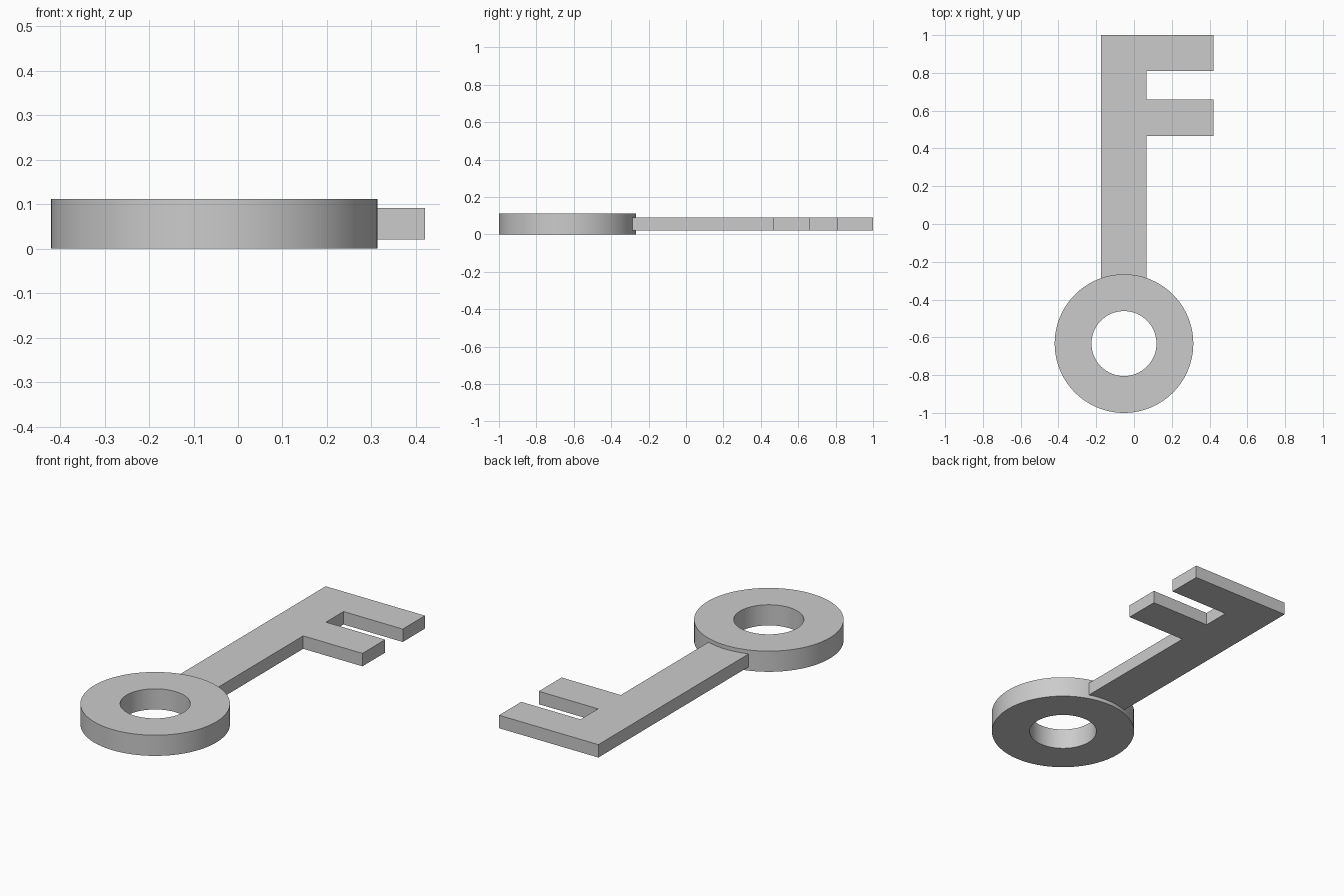
import bpy, bmesh, math

if "Cube" in bpy.data.objects:
    bpy.data.objects.remove(bpy.data.objects["Cube"])

SIDES = 96
CX, CY = -0.053, -0.633      # centre of the ring


def make_object(name, bm):
    bmesh.ops.recalc_face_normals(bm, faces=bm.faces)
    mesh = bpy.data.meshes.new(name)
    bm.to_mesh(mesh)
    bm.free()
    obj = bpy.data.objects.new(name, mesh)
    bpy.context.collection.objects.link(obj)
    return obj


def ring(name, r_out, r_in, z0, z1):
    bm = bmesh.new()
    section = [(r_out, z0), (r_out, z1), (r_in, z1), (r_in, z0)]
    loops = []
    for i in range(SIDES):
        a = 2 * math.pi * i / SIDES
        loops.append([bm.verts.new((CX + r * math.cos(a), CY + r * math.sin(a), z))
                      for r, z in section])
    for i in range(SIDES):
        a, b = loops[i], loops[(i + 1) % SIDES]
        for k in range(4):
            n = (k + 1) % 4
            bm.faces.new((a[k], b[k], b[n], a[n]))
    return make_object(name, bm)


def plate(name, outline, z0, z1):
    bm = bmesh.new()
    face = bm.faces.new([bm.verts.new((x, y, z0)) for x, y in outline])
    ext = bmesh.ops.extrude_face_region(bm, geom=[face])
    top = [v for v in ext["geom"] if isinstance(v, bmesh.types.BMVert)]
    bmesh.ops.translate(bm, verts=top, vec=(0, 0, z1 - z0))
    return make_object(name, bm)


# Round bow with finger hole
key = ring("key", 0.367, 0.172, 0.0, 0.112)

# Shaft with two square teeth, its root buried in the bow
left, right, tip = -0.175, 0.065, 0.42
shaft = plate("shaft", [
    (left, -0.40), (right, -0.40), (right, 0.465), (tip, 0.465), (tip, 0.66),
    (right, 0.66), (right, 0.81), (tip, 0.81), (tip, 1.0), (left, 1.0)],
    0.021, 0.091)

# Fuse both into one solid
union = key.modifiers.new("fuse_shaft", 'BOOLEAN')
union.operation = 'UNION'
union.solver = 'EXACT'
union.object = shaft
bpy.context.view_layer.objects.active = key
key.select_set(True)
bpy.ops.object.modifier_apply(modifier=union.name)
bpy.data.objects.remove(shaft)

# Round walls smooth, corners sharp
bpy.ops.object.shade_smooth_by_angle(angle=math.radians(30))
